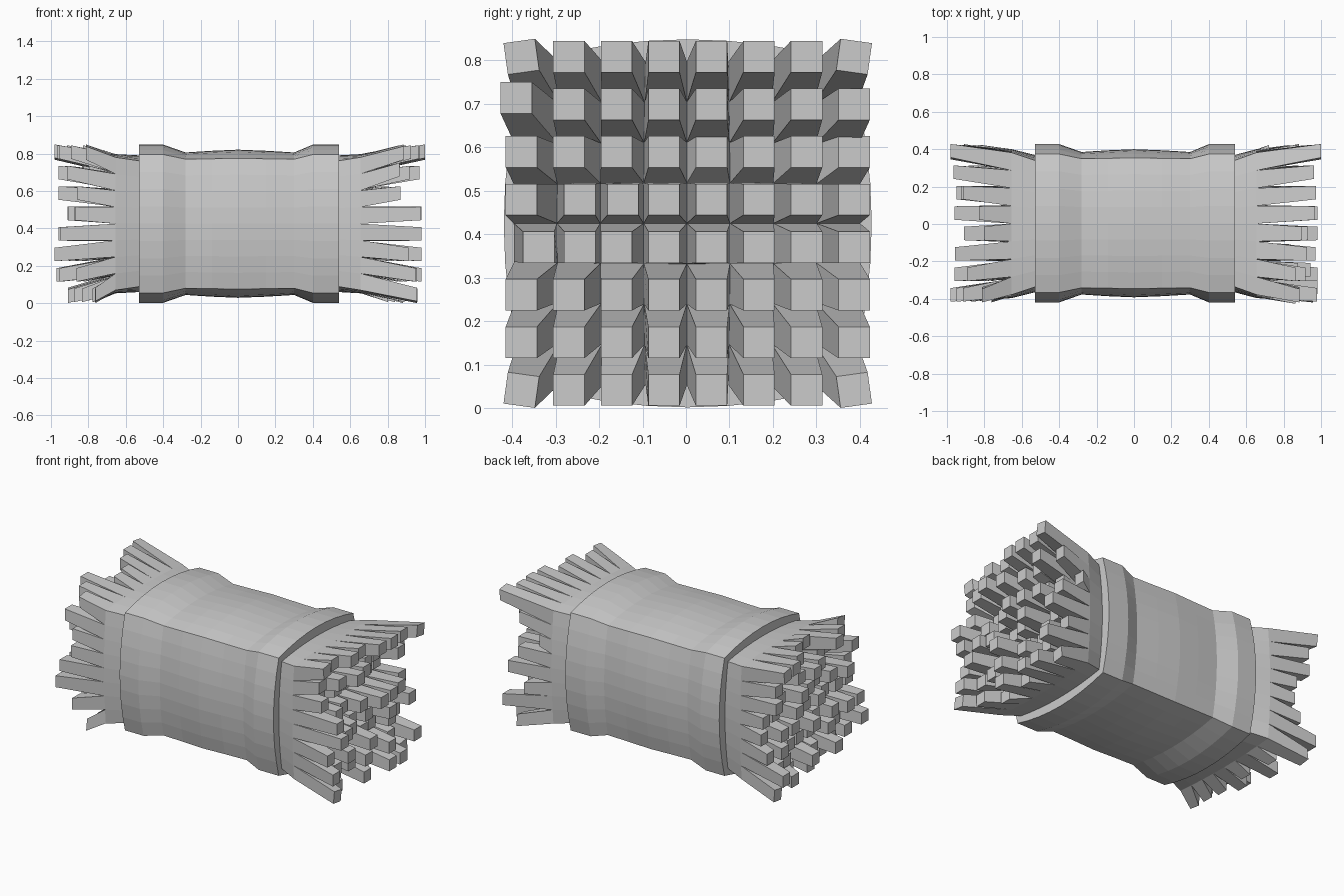
import bpy, bmesh, random

if "Cube" in bpy.data.objects:
    bpy.data.objects.remove(bpy.data.objects["Cube"])

random.seed(11)
N = 8            # straws per side
CZ = 0.425       # height of the bundle axis


def bulged(u, v, mid, corner):
    """Map the unit square (-1..1) to a square whose sides bow outward."""
    b = mid - corner
    return (u * (corner + b * (1 - v * v)), v * (corner + b * (1 - u * u)))


def perimeter():
    t = [-1 + 2 * i / N for i in range(N)]
    return ([(a, -1) for a in t] + [(1, a) for a in t] +
            [(-a, 1) for a in t] + [(-1, -a) for a in t])


def make_object(name, bm):
    bmesh.ops.recalc_face_normals(bm, faces=bm.faces)
    me = bpy.data.meshes.new(name)
    bm.to_mesh(me)
    bm.free()
    ob = bpy.data.objects.new(name, me)
    bpy.context.collection.objects.link(ob)
    return ob


def bridge(bm, a, b):
    n = len(a)
    for i in range(n):
        bm.faces.new((a[i], a[(i + 1) % n], b[(i + 1) % n], b[i]))


# Wrapped sleeve: x, half size at mid side, half size at corner
sleeve = [(-0.53, 0.355, 0.33), (-0.53, 0.423, 0.370), (-0.40, 0.423, 0.370),
          (-0.28, 0.381, 0.345), (-0.14, 0.390, 0.347), (0.0, 0.396, 0.350),
          (0.15, 0.390, 0.347), (0.30, 0.381, 0.345), (0.40, 0.423, 0.370),
          (0.54, 0.423, 0.370), (0.54, 0.355, 0.33)]
bm = bmesh.new()
rings = []
for x, m, c in sleeve:
    ring = []
    for u, v in perimeter():
        y, z = bulged(u, v, m, c)
        ring.append(bm.verts.new((x, y + 0.004, CZ + z)))
    rings.append(ring)
for a, b in zip(rings, rings[1:] + rings[:1]):
    bridge(bm, a, b)
make_object("wrap_sleeve", bm)

# Straw bundle: core with every end cell drawn out into a splayed straw
row_reach = {-1: [.91, .97, 1.0, .96, 1.0, .99, 1.0, .98],
             1: [.96, .98, 1.0, .98, .98, .87, .97, 1.0]}
col_reach = {-1: [.98, .96, .97, .91, .96, .96, .99, 1.0],
             1: [.98, .98, .99, .98, .98, .98, .98, 1.0]}
bent = {(0, 6): (-.012, .015), (1, 4): (.025, 0), (2, 4): (.015, 0),
        (0, 3): (.04, 0), (1, 3): (.025, 0)}
bm = bmesh.new()
end_loops = []
for side in (-1, 1):
    grid = {}
    for i in range(N + 1):
        for j in range(N + 1):
            y, z = bulged(-1 + 2 * i / N, -1 + 2 * j / N, 0.372, 0.355)
            grid[i, j] = bm.verts.new((0.655 * side, y * 1.07 + 0.002, CZ + z))
    end_loops.append([grid[round((u + 1) * N / 2), round((v + 1) * N / 2)]
                      for u, v in perimeter()])
    for j in range(N):
        longest = 7 if j == 7 else random.randrange(N)
        for i in range(N):
            base = [grid[i, j], grid[i + 1, j], grid[i + 1, j + 1], grid[i, j + 1]]
            x = min(row_reach[side][j], col_reach[side][i])
            if i != longest:
                x -= random.uniform(0, 0.17)
            dy, dz = bent.get((i, j), (0, 0)) if side > 0 else (0, 0)
            y = (i - 3.5) * 0.1093 + 0.004 + dy
            z = CZ + (j - 3.5) * 0.1095 + dz
            # corner straws twist a little
            tw = 0.005 if i in (0, 7) and j in (0, 7) else 0
            tw *= 1 if (i == 0) == (j == 0) else -1
            tip = [bm.verts.new((side * x, y + a * 0.036 + b * tw,
                                 z + b * 0.036 - a * tw))
                   for a, b in ((-1, -1), (1, -1), (1, 1), (-1, 1))]
            for k in range(4):
                bm.faces.new((base[k], base[(k + 1) % 4], tip[(k + 1) % 4], tip[k]))
            bm.faces.new(tip)
# Core sides, slightly pinched under the sleeve
pinch = []
for x in (-0.52, 0.53):
    ring = []
    for u, v in perimeter():
        y, z = bulged(u, v, 0.365, 0.335)
        ring.append(bm.verts.new((x, y + 0.002, CZ + z)))
    pinch.append(ring)
loops = [end_loops[0], pinch[0], pinch[1], end_loops[1]]
for a, b in zip(loops, loops[1:]):
    bridge(bm, a, b)
make_object("straw_bundle", bm)
